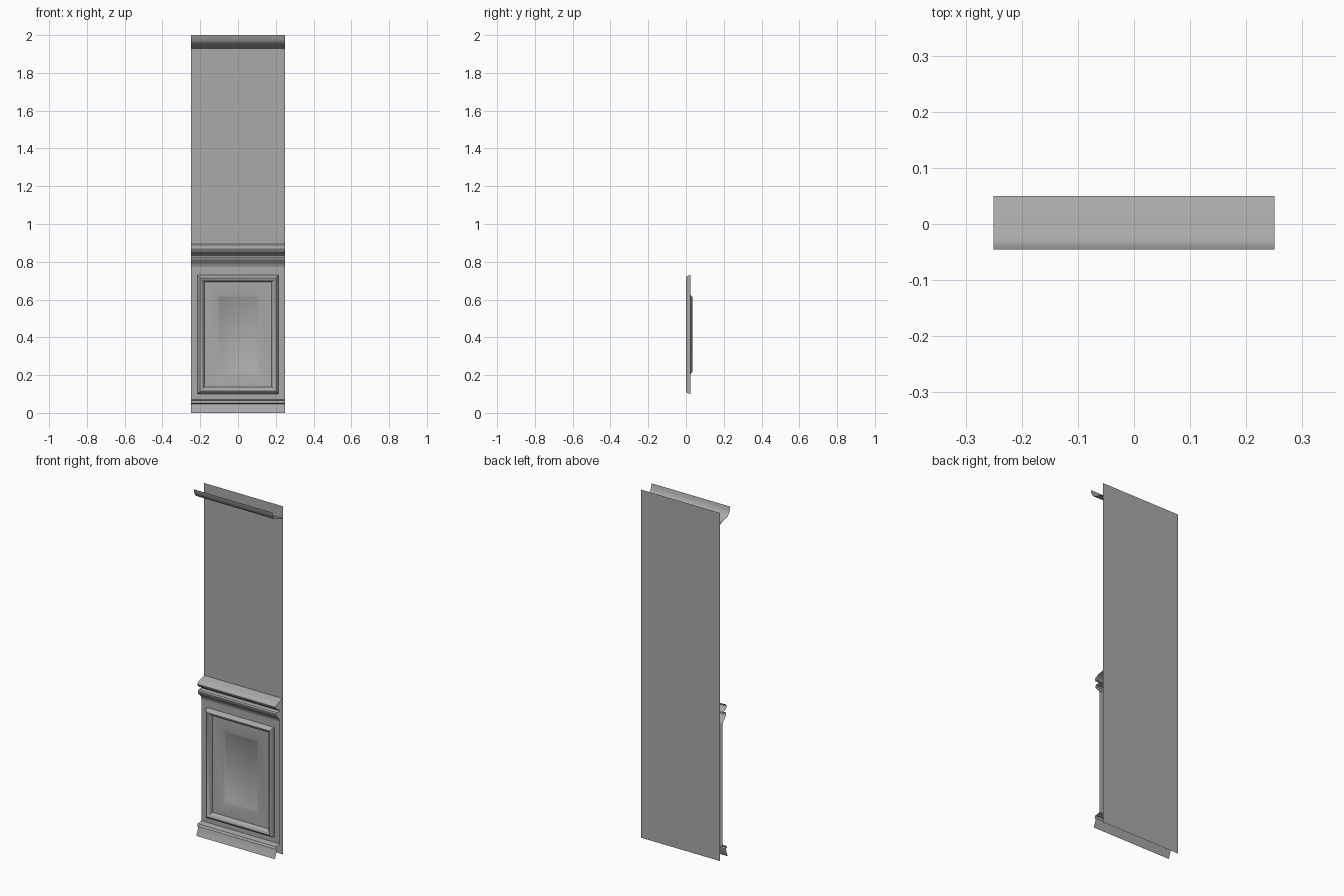
import bpy, bmesh, math

HALF = 0.25     # half width of the wall section
BACK = 0.05     # y of the plain wall sheet
FACE = 0.024    # y of the lower panelling face

cube = bpy.data.objects.get("Cube")
if cube:
    bpy.data.objects.remove(cube)

grey = bpy.data.materials.new("painted grey")
grey.use_nodes = True
colour = (0.4, 0.4, 0.4, 1)
grey.diffuse_color = colour
grey.node_tree.nodes["Principled BSDF"].inputs["Base Color"].default_value = colour


def finish(name, bm, angle=40):
    mesh = bpy.data.meshes.new(name)
    bm.to_mesh(mesh)
    bm.free()
    mesh.materials.append(grey)
    ob = bpy.data.objects.new(name, mesh)
    bpy.context.collection.objects.link(ob)
    bpy.ops.object.select_all(action="DESELECT")
    ob.select_set(True)
    bpy.context.view_layer.objects.active = ob
    bpy.ops.object.shade_smooth_by_angle(angle=math.radians(angle))
    return ob


def strip(name, profile):
    """Open moulding: a (y, z) profile, listed top down, run across the width."""
    bm = bmesh.new()
    rows = [[bm.verts.new((x, y, z)) for x in (-HALF, HALF)] for y, z in profile]
    for (a, b), (c, d) in zip(rows, rows[1:]):
        bm.faces.new((a, c, d, b))
    return finish(name, bm)


# plain wall sheet behind everything
strip("wall_sheet", [(BACK, 2), (BACK, 0)])

# crown moulding, curving out and up from the wall
strip("crown_moulding", [(-0.045, 2), (-0.041, 1.982), (-0.034, 1.965), (-0.022, 1.953),
                         (0.0, 1.945), (0.03, 1.938), (BACK, 1.93)])

# chair rail: sloped cap, dark undercut, then a bead and cove
strip("chair_rail", [(BACK, 0.895), (0.015, 0.886), (-0.005, 0.878), (-0.012, 0.868),
                     (-0.009, 0.857), (0.002, 0.848), (0.02, 0.842), (0.022, 0.835),
                     (-0.003, 0.833), (-0.008, 0.826), (-0.006, 0.815), (0.004, 0.803),
                     (0.015, 0.793), (0.021, 0.784), (FACE, 0.772)])

# skirting board with a stepped top
strip("skirting", [(FACE, 0.07), (-0.009, 0.065), (-0.015, 0.052), (-0.006, 0.048),
                   (-0.009, 0.032), (-0.022, 0)])

# lower panelling: nested rectangles form the raised frame and sunken centre
bm = bmesh.new()


def rectangle(hx, low, high, y):
    return [bm.verts.new((x, y, z))
            for x, z in ((-hx, low), (hx, low), (hx, high), (-hx, high))]


loops = [rectangle(HALF, 0.07, 0.772, FACE)]
for inset, y in ((0, FACE), (0.003, 0.012), (0.008, 0.004), (0.015, 0.0), (0.023, 0.003),
                 (0.031, 0.012), (0.037, FACE), (0.105, FACE), (0.118, 0.034)):
    loops.append(rectangle(0.215 - inset, 0.1 + inset, 0.73 - inset, y))
for outer, inner in zip(loops, loops[1:]):
    for i in range(4):
        j = (i + 1) % 4
        bm.faces.new((outer[i], outer[j], inner[j], inner[i]))
bm.faces.new(loops[-1])
finish("lower_panel", bm)
